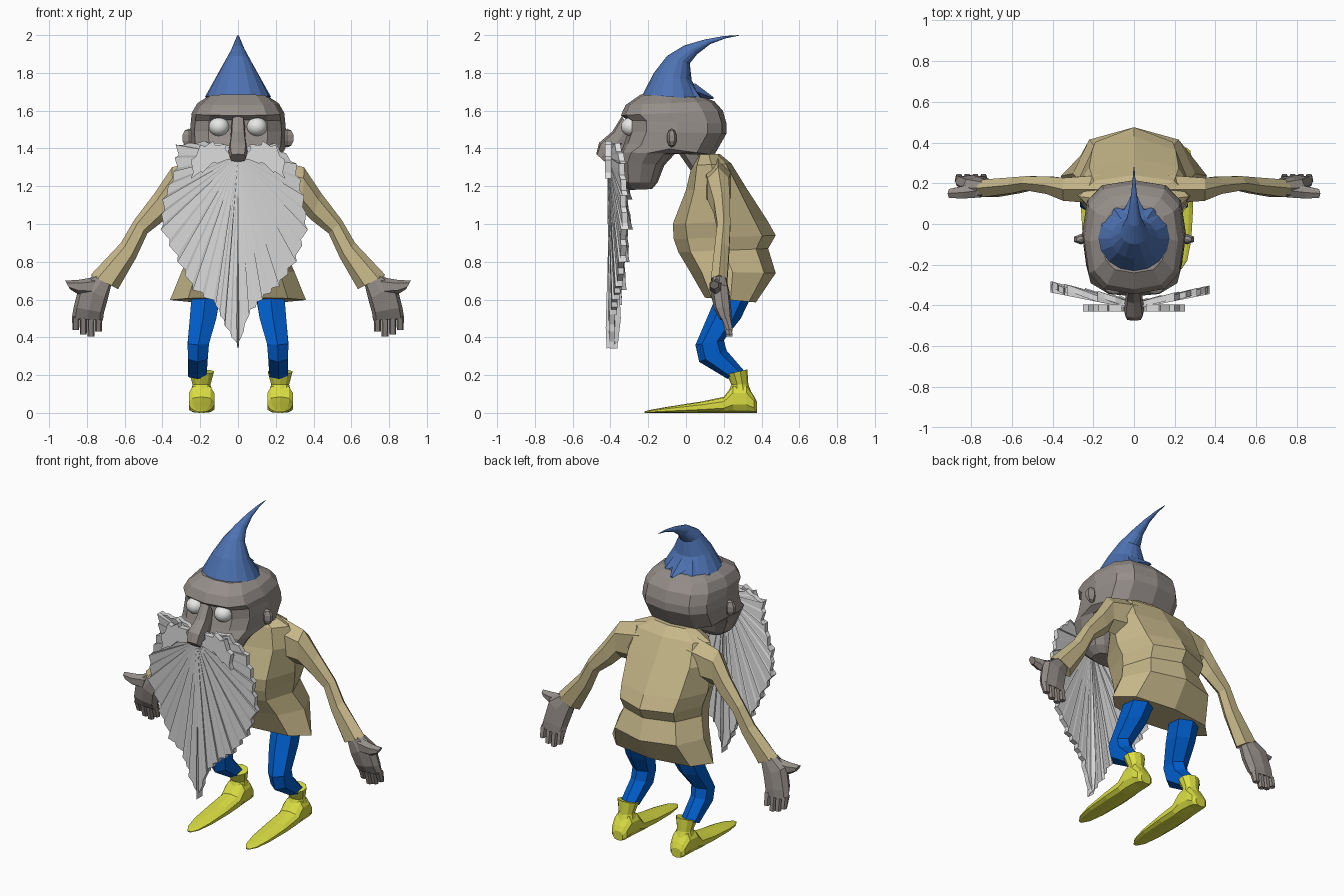
import bpy, bmesh, math
from mathutils import Vector

old = bpy.data.objects.get("Cube")
if old:
    bpy.data.objects.remove(old, do_unlink=True)


def material(name, r, g, b):
    m = bpy.data.materials.new(name)
    m.use_nodes = True
    m.diffuse_color = (r, g, b, 1)
    bsdf = m.node_tree.nodes["Principled BSDF"]
    bsdf.inputs["Base Color"].default_value = (r, g, b, 1)
    bsdf.inputs["Roughness"].default_value = 0.8
    return m


SKIN = material("grey skin", 0.30, 0.27, 0.25)
TAN = material("tan cloth", 0.57, 0.48, 0.255)
HAT = material("hat blue", 0.075, 0.17, 0.45)
PANTS = material("trouser blue", 0.0, 0.11, 0.6)
SHOE = material("shoe yellow", 0.7, 0.73, 0.055)
HAIR = material("beard grey", 0.73, 0.73, 0.73)
EYE = material("eye white", 0.8, 0.8, 0.78)


def finish(name, bm, mat):
    bmesh.ops.recalc_face_normals(bm, faces=bm.faces)
    mesh = bpy.data.meshes.new(name)
    bm.to_mesh(mesh)
    bm.free()
    mesh.materials.append(mat)
    ob = bpy.data.objects.new(name, mesh)
    bpy.context.collection.objects.link(ob)
    return ob


def loft(name, rings, mat, n=8, power=1.0):
    """Skin rings given as (edge point, opposite edge point, half width vector)."""
    def bend(t):
        return math.copysign(abs(t) ** power, t) if abs(t) > 1e-6 else 0.0
    bm = bmesh.new()
    loops = []
    for a, b, w in rings:
        a, b, w = Vector(a), Vector(b), Vector(w)
        turn = [2 * math.pi * i / n for i in range(n)]
        loops.append([bm.verts.new((a + b) / 2 + (b - a) / 2 * bend(math.cos(t))
                                   + w * bend(math.sin(t))) for t in turn])
    for p, q in zip(loops, loops[1:]):
        for i in range(n):
            j = (i + 1) % n
            bm.faces.new((p[i], p[j], q[j], q[i]))
    bm.faces.new(loops[0])
    bm.faces.new(loops[-1])
    return finish(name, bm, mat)


def side_loft(name, rows, mat, n=8, power=1.0, x=0.0):
    """Rows: front y, z, back y, z, half width, optional x centre."""
    rings = []
    for y0, z0, y1, z1, w, *c in rows:
        xc = x + (c[0] if c else 0)
        rings.append(((xc, y0, z0), (xc, y1, z1), (w, 0, 0)))
    return loft(name, rings, mat, n, power)


def arm_loft(name, rows, mat, side, n=6, power=1.0):
    """Rows: outer x, z, inner x, z, y centre, half depth."""
    rings = [((side * x0, y, z0), (side * x1, y, z1), (0, d, 0))
             for x0, z0, x1, z1, y, d in rows]
    return loft(name, rings, mat, n, power)


def ball(name, loc, size, mat, seg, rings):
    bm = bmesh.new()
    bmesh.ops.create_uvsphere(bm, u_segments=seg, v_segments=rings, radius=1)
    for v in bm.verts:
        v.co = Vector(loc) + Vector(v.co[i] * size[i] for i in range(3))
    return finish(name, bm, mat)


def teeth(p, q, hub, steps, bite):
    """Saw-toothed points from p up to, but not including, q."""
    p, q, hub = Vector(p), Vector(q), Vector(hub)
    for s in range(steps):
        c = p.lerp(q, (s + .6 * (s % 2)) / steps)
        yield c + (hub - c).normalized() * bite * (s % 2)


def hair_fan(name, hub, rim, thick, closed):
    """Thick fan from a hub to rim points; an open fan gets side walls."""
    bm = bmesh.new()
    back = Vector((0, thick, 0))
    hf, hb = [bm.verts.new(hub + o) for o in (Vector(), back)]
    edge = [(bm.verts.new(c), bm.verts.new(c + back)) for c in rim]
    ring = edge + edge[:1] if closed else edge
    for (f0, b0), (f1, b1) in zip(ring, ring[1:]):
        bm.faces.new((hf, f0, f1))
        bm.faces.new((hb, b1, b0))
        bm.faces.new((f0, b0, b1, f1))
    if not closed:
        for f, b in (edge[0], edge[-1]):
            bm.faces.new((hf, f, b, hb))
    return finish(name, bm, HAIR)


# Head, nose and neck
side_loft("head", [
    (-.30, 1.18, -.18, 1.185, .10), (-.34, 1.22, -.15, 1.22, .15),
    (-.355, 1.33, -.115, 1.31, .20), (-.345, 1.38, -.06, 1.37, .235),
    (-.33, 1.43, .15, 1.365, .25), (-.31, 1.49, .215, 1.48, .255),
    (-.31, 1.55, .215, 1.53, .25), (-.345, 1.575, .195, 1.60, .245),
    (-.32, 1.63, .15, 1.65, .215), (-.24, 1.685, .10, 1.67, .155)], SKIN, 12, .7)
side_loft("nose", [
    (-.34, 1.57, -.29, 1.50, .035), (-.39, 1.49, -.30, 1.42, .04),
    (-.46, 1.43, -.38, 1.34, .05), (-.475, 1.37, -.43, 1.33, .042)], SKIN, 8, .6)
side_loft("neck", [(-.05, 1.39, .13, 1.42, .10), (.02, 1.29, .15, 1.36, .09),
                   (.06, 1.24, .18, 1.26, .09)], SKIN)

# Bent hat with a crumpled back rim
side_loft("hat", [
    (-.23, 1.685, .09, 1.66, .175), (-.17, 1.80, .03, 1.76, .115),
    (-.10, 1.89, .02, 1.85, .065), (-.01, 1.945, .06, 1.90, .035),
    (.10, 1.977, .13, 1.953, .018), (.20, 1.995, .21, 1.983, .008),
    (.28, 2.0, .28, 1.997, .002)], HAT, 16)
for k in range(5):
    t = math.radians(-70 + 35 * k)
    out = Vector((math.sin(t), math.cos(t), 0))
    across = Vector((out.y, -out.x, 0))
    base = Vector((0, -.065, 1.662)) + out * .11
    reach = .10 if k == 2 else .06
    loft("hat_fold", [(base, base + Vector((0, 0, .085)), across * .06),
                      (base + out * reach, base + out * reach + Vector((0, 0, .01)),
                       across * .012)], HAT, 4)

# Beard of wedge-shaped locks swept back to the sides, with a narrow centre lock
beard_halves = [
    (.025, [(0, 1.42), (-.18, 1.44), (-.33, 1.42), (-.34, 1.28), (-.40, 1.13),
            (-.41, .97), (-.32, .80), (-.24, .65), (-.12, .57), (-.07, .46), (0, .34)]),
    (.012, [(0, 1.42), (.2, 1.43), (.31, 1.32), (.35, 1.15), (.37, .97),
            (.31, .80), (.22, .67), (.13, .60), (.06, .52), (0, .34)])]
root = Vector((0, 1.36))
for tilt, line in beard_halves:
    for p, q in zip(line, line[1:]):
        flat = [*teeth(p, q, root, 4, .02), Vector(q)]
        rim = [Vector((c.x, -.418 + .2 * abs(c.x) + tilt * i / 4, c.y))
               for i, c in enumerate(flat)]
        hair_fan("beard_lock", Vector((0, -.418, root.y)), rim, .03, False)
side_loft("beard_centre_lock", [
    (-.40, 1.30, -.385, 1.30, .004), (-.415, .80, -.36, .80, .01),
    (-.425, .45, -.345, .50, .012), (-.42, .34, -.36, .37, .005)], HAIR, 4)

# Moustache
for s in (-1, 1):
    line = [(s * a, b) for a, b in (
        (.02, 1.34), (.06, 1.42), (.13, 1.44), (.2, 1.42), (.25, 1.34),
        (.25, 1.24), (.19, 1.27), (.11, 1.32))]
    mid = (s * .14, 1.37)
    rim = [Vector((c.x, -.43, c.y)) for p, q in zip(line, line[1:] + line[:1])
           for c in teeth(p, q, mid, 2, .018)]
    hair_fan("moustache", Vector((mid[0], -.43, mid[1])), rim, .035, True)

# Shirt body
side_loft("shirt", [
    (.06, 1.37, .18, 1.37, .15), (.03, 1.31, .24, 1.32, .27),
    (0, 1.18, .32, 1.19, .30), (-.07, 1.0, .43, 1.02, .28),
    (-.065, .92, .475, .94, .26), (-.04, .85, .435, .87, .25),
    (.02, .75, .475, .74, .30), (.10, .61, .37, .585, .36)], TAN, 8, .9)

for s, word in ((1, "left"), (-1, "right")):
    # Face details
    eye = ball(word + "_eye", (s * .10, -.29, 1.515), (.055, .055, .05), EYE, 16, 10)
    for p in eye.data.polygons:
        p.use_smooth = True
    ball(word + "_ear", (s * .26, -.075, 1.455), (.042, .027, .05), SKIN, 6, 5)

    # Sleeve
    arm_loft(word + "_sleeve", [
        (.16, 1.35, .20, 1.07, .17, .08), (.35, 1.30, .34, 1.07, .17, .065),
        (.44, 1.165, .39, 1.02, .19, .05), (.55, 1.02, .48, .95, .20, .04),
        (.62, .90, .54, .82, .19, .045), (.78, .73, .635, .655, .175, .05)], TAN, s)

    # Hand with thumb and four fingers
    arm_loft(word + "_palm", [
        (.76, .73, .67, .68, .175, .04), (.84, .68, .69, .60, .18, .05),
        (.87, .56, .71, .53, .195, .045), (.88, .50, .715, .49, .21, .03)], SKIN, s, 8, .7)
    arm_loft(word + "_thumb", [
        (.75, .72, .78, .62, .165, .04), (.84, .705, .85, .63, .155, .035),
        (.915, .70, .89, .655, .15, .025)], SKIN, s)
    for i, low in enumerate((.44, .415, .405, .43)):
        x = .858 - .04 * i
        arm_loft(word + "_finger", [
            (x + .02, .51, x - .02, .51, .21, .027),
            (x + .019, low, x - .017, low, .23, .018)], SKIN, s, 6, .7)

    # Trouser leg
    side_loft(word + "_trouser_leg", [
        (.17, .64, .34, .605, .085, s * .17), (.11, .50, .29, .50, .08, s * .185),
        (.05, .36, .20, .385, .064, s * .21), (.07, .27, .215, .33, .06, s * .213),
        (.22, .18, .31, .22, .055, s * .215)], PANTS, 6, .9)

    # Pointed shoe and flared cuff, the pair standing slightly to the left
    x = s * .208 + .015
    side_loft(word + "_shoe", [
        (-.22, 0, -.22, .008, .012), (-.18, 0, -.18, .018, .04),
        (-.08, 0, -.08, .035, .06), (.08, 0, .08, .06, .07),
        (.20, 0, .20, .085, .07), (.25, 0, .25, .15, .07),
        (.32, 0, .32, .15, .065), (.36, 0, .36, .09, .055),
        (.375, 0, .375, .06, .035)], SHOE, 10, .75, x)
    side_loft(word + "_cuff", [
        (.22, .10, .35, .10, .065), (.24, .15, .33, .15, .05),
        (.215, .205, .325, .23, .068)], SHOE, 10, 1, x)
